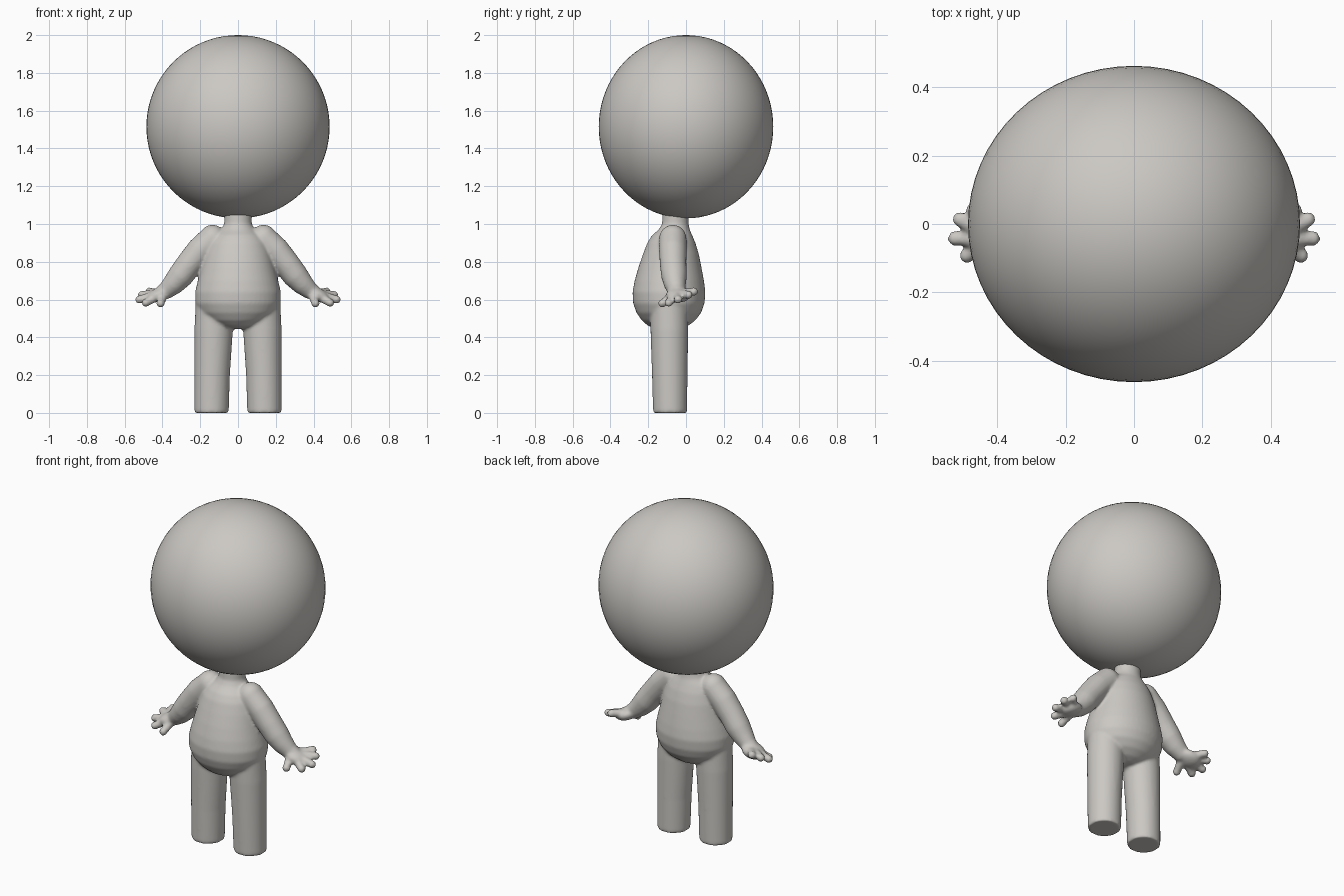
import bpy, bmesh, math
from mathutils import Vector, Matrix

if "Cube" in bpy.data.objects:
    bpy.data.objects.remove(bpy.data.objects["Cube"])

clay = bpy.data.materials.new("warm_grey")
clay.diffuse_color = (0.6, 0.58, 0.55, 1)
clay.use_nodes = True
clay.node_tree.nodes["Principled BSDF"].inputs["Base Color"].default_value = clay.diffuse_color


def loft(bm, sections, level=False, n=32):
    """Skin elliptical rings; a section is (x, y, z, side radius, depth radius)."""
    pts = [Vector(s[:3]) for s in sections]
    rings = []
    for i, s in enumerate(sections):
        t = pts[min(i + 1, len(pts) - 1)] - pts[max(i - 1, 0)]
        t = Vector((0, 0, 1)) if level else t.normalized()
        v = (Vector((0, 1, 0)) - t * t.y).normalized()
        u = v.cross(t)
        rings.append([bm.verts.new(pts[i] + u * s[3] * math.cos(a) + v * s[4] * math.sin(a))
                      for a in (math.tau * k / n for k in range(n))])
    for a, b in zip(rings, rings[1:]):
        for k in range(n):
            j = (k + 1) % n
            bm.faces.new((a[k], a[j], b[j], b[k]))
    bm.faces.new(rings[0][::-1])
    bm.faces.new(rings[-1])


def ball(bm, centre, radii, tilt=0):
    m = (Matrix.Translation(centre) @ Matrix.Rotation(tilt, 4, 'Y')
         @ Matrix.Diagonal((*radii, 1)))
    bmesh.ops.create_uvsphere(bm, u_segments=24, v_segments=16, radius=1, matrix=m)


def make_object(name, bm):
    bmesh.ops.recalc_face_normals(bm, faces=bm.faces)
    for f in bm.faces:
        f.smooth = True
    me = bpy.data.meshes.new(name)
    bm.to_mesh(me)
    bm.free()
    me.materials.append(clay)
    ob = bpy.data.objects.new(name, me)
    bpy.context.collection.objects.link(ob)
    return ob


# head
bm = bmesh.new()
bmesh.ops.create_uvsphere(bm, u_segments=64, v_segments=40, radius=1,
                          matrix=Matrix.Translation((0, 0, 1.515)) @ Matrix.Diagonal((0.485, 0.462, 0.485, 1)))
make_object("head", bm)

# torso with belly and neck: z, half width, front y, back y
bm = bmesh.new()
profile = [(0.445, 0.05, -0.15, -0.03), (0.46, 0.11, -0.20, 0.01), (0.49, 0.165, -0.235, 0.05),
           (0.53, 0.205, -0.262, 0.08), (0.58, 0.226, -0.28, 0.098), (0.64, 0.227, -0.283, 0.103),
           (0.70, 0.213, -0.272, 0.095), (0.77, 0.194, -0.252, 0.082), (0.84, 0.176, -0.228, 0.068),
           (0.90, 0.155, -0.205, 0.05), (0.94, 0.128, -0.18, 0.033), (0.97, 0.09, -0.145, 0.02),
           (1.0, 0.073, -0.127, 0.014), (1.08, 0.071, -0.122, 0.014)]
loft(bm, [(0, (f + b) / 2, z, w, (b - f) / 2) for z, w, f, b in profile], level=True, n=48)

for s in (-1, 1):
    # leg
    loft(bm, [(s * x, y, z, rx, ry) for x, y, z, rx, ry in (
        (0.140, -0.084, 0.0, 0.091, 0.090), (0.137, -0.086, 0.2, 0.094, 0.094),
        (0.129, -0.088, 0.44, 0.102, 0.100), (0.122, -0.09, 0.58, 0.102, 0.10))], level=True)
    # arm with shoulder ball
    ball(bm, (s * 0.135, -0.07, 0.92), (0.073, 0.073, 0.076))
    loft(bm, [(s * x, y, z, r, r) for x, y, z, r in (
        (0.135, -0.07, 0.92, 0.073), (0.20, -0.07, 0.86, 0.073), (0.26, -0.068, 0.785, 0.070),
        (0.305, -0.063, 0.725, 0.068), (0.345, -0.058, 0.68, 0.058), (0.385, -0.05, 0.645, 0.046),
        (0.42, -0.045, 0.63, 0.035))])
    # palm
    ball(bm, (s * 0.42, -0.04, 0.625), (0.068, 0.066, 0.036), tilt=s * 0.35)
    # thumb and four fingers: root then tip
    for root, tip in (((0.395, -0.07, 0.62), (0.41, -0.125, 0.58)),
                      ((0.43, -0.065, 0.615), (0.488, -0.092, 0.583)),
                      ((0.45, -0.045, 0.62), (0.522, -0.042, 0.600)),
                      ((0.45, -0.02, 0.628), (0.508, 0.013, 0.625)),
                      ((0.43, -0.005, 0.635), (0.468, 0.042, 0.642))):
        root, tip = (Vector((s * p[0], p[1], p[2])) for p in (root, tip))
        loft(bm, [(*root, 0.024, 0.024), (*tip, 0.021, 0.021)], n=16)
        ball(bm, tip, (0.023, 0.023, 0.023))

# fuse the limbs and torso into one soft body
body = make_object("body", bm)
remesh = body.modifiers.new("fuse", 'REMESH')
remesh.mode = 'VOXEL'
remesh.voxel_size = 0.008
remesh.use_smooth_shade = True
soft = body.modifiers.new("soften", 'SMOOTH')
soft.factor = 0.5
soft.iterations = 8
